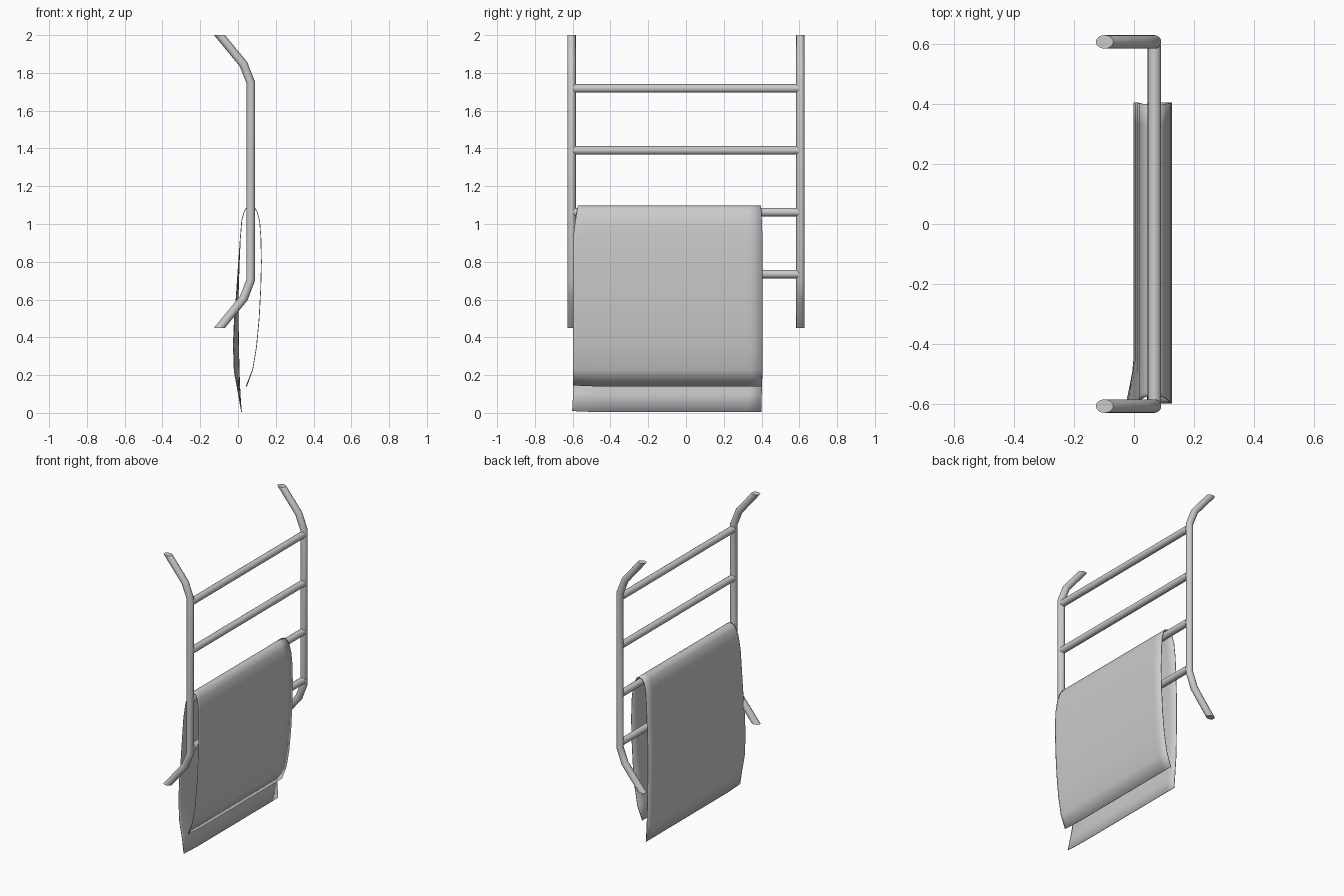
import bpy, bmesh, math
from mathutils import Vector

if "Cube" in bpy.data.objects:
    bpy.data.objects.remove(bpy.data.objects["Cube"])

R = 0.0225      # pipe radius
SIDES = 16
RAIL_X, RAIL_Y = 0.068, 0.606


def finish(bm, name, angle=40):
    bmesh.ops.recalc_face_normals(bm, faces=bm.faces[:])
    me = bpy.data.meshes.new(name)
    bm.to_mesh(me)
    bm.free()
    ob = bpy.data.objects.new(name, me)
    bpy.context.collection.objects.link(ob)
    bpy.ops.object.select_all(action='DESELECT')
    ob.select_set(True)
    bpy.context.view_layer.objects.active = ob
    bpy.ops.object.shade_smooth_by_angle(angle=math.radians(angle))
    return ob


def rail(name, y):
    # mitred pipe in the xz plane with horizontally cut ends
    pts = [Vector(p) for p in [(-0.098, 2.0), (0.029, 1.846), (RAIL_X, 1.747),
                               (RAIL_X, 0.706), (0.031, 0.608), (-0.098, 0.45)]]
    dirs = [(b - a).normalized() for a, b in zip(pts, pts[1:])]
    bm = bmesh.new()
    rings = []
    for i, p in enumerate(pts):
        d = dirs[min(i, len(dirs) - 1)]
        if i in (0, len(pts) - 1):
            m = Vector((1, 0))
        else:
            t = (dirs[i - 1] + d).normalized()
            m = Vector((-t.y, t.x))
        if m.x < 0:
            m = -m
        m = m * R / abs(m.x * d.y - m.y * d.x)
        rings.append([bm.verts.new((p.x + m.x * math.cos(a), y + R * math.sin(a),
                                    p.y + m.y * math.cos(a)))
                      for a in (2 * math.pi * k / SIDES for k in range(SIDES))])
    for a, b in zip(rings, rings[1:]):
        for k in range(SIDES):
            n = (k + 1) % SIDES
            bm.faces.new((a[k], a[n], b[n], b[k]))
    bm.faces.new(rings[0])
    bm.faces.new(rings[-1])
    finish(bm, name, 30)


# Side rails
rail("rail_left", -RAIL_Y)
rail("rail_right", RAIL_Y)

# Rungs
for i, z in enumerate((0.735, 1.063, 1.39, 1.718)):
    bpy.ops.mesh.primitive_cylinder_add(vertices=SIDES, radius=R, depth=2 * RAIL_Y - 0.02,
                                        location=(RAIL_X, 0, z),
                                        rotation=(math.pi / 2, 0, 0))
    bpy.context.object.name = f"rung_{i + 1}"
    bpy.ops.object.shade_smooth_by_angle(angle=math.radians(40))


# Towel: profile over the second rung, with the rear panel flaring near one edge
# each point: x, z, extra x at the flared edge
profile = [(0.018, 0.004, 0.0), (0.011, 0.10, -0.010), (0.006, 0.22, -0.026),
           (0.003, 0.36, -0.028), (0.001, 0.50, -0.020), (0.001, 0.62, -0.010),
           (0.006, 0.78, -0.004), (0.012, 0.92, 0), (0.020, 1.02, 0),
           (0.034, 1.07, 0), (0.050, 1.09, 0), (0.068, 1.096, 0), (0.088, 1.088, 0),
           (0.103, 1.06, 0), (0.115, 1.01, 0), (0.121, 0.93, 0), (0.124, 0.80, 0),
           (0.120, 0.65, 0), (0.112, 0.50, 0), (0.098, 0.35, 0), (0.078, 0.23, 0),
           (0.045, 0.14, 0)]
COLS = 20
bm = bmesh.new()
rows = []
for x, z, flare in profile:
    pinch = max(0.0, (z - 0.95) / 0.15)      # narrower along the top fold
    y0 = -0.597 + 0.025 * pinch - (0.006 if z < 0.1 else 0)
    y1 = 0.405 - 0.008 * pinch - (0.004 if z < 0.2 else 0)
    row = []
    for k in range(COLS + 1):
        t = (k / COLS) ** 1.4
        edge = max(0.0, 1 - t / 0.16) ** 1.3
        lift = 0.006 * edge if z < 0.2 else 0
        row.append(bm.verts.new((x + flare * edge, y0 + (y1 - y0) * t, z + lift)))
    rows.append(row)
for a, b in zip(rows, rows[1:]):
    for k in range(COLS):
        bm.faces.new((a[k], a[k + 1], b[k + 1], b[k]))
towel = finish(bm, "towel", 60)
thick = towel.modifiers.new("cloth_thickness", 'SOLIDIFY')
thick.thickness = 0.004
thick.offset = 0
